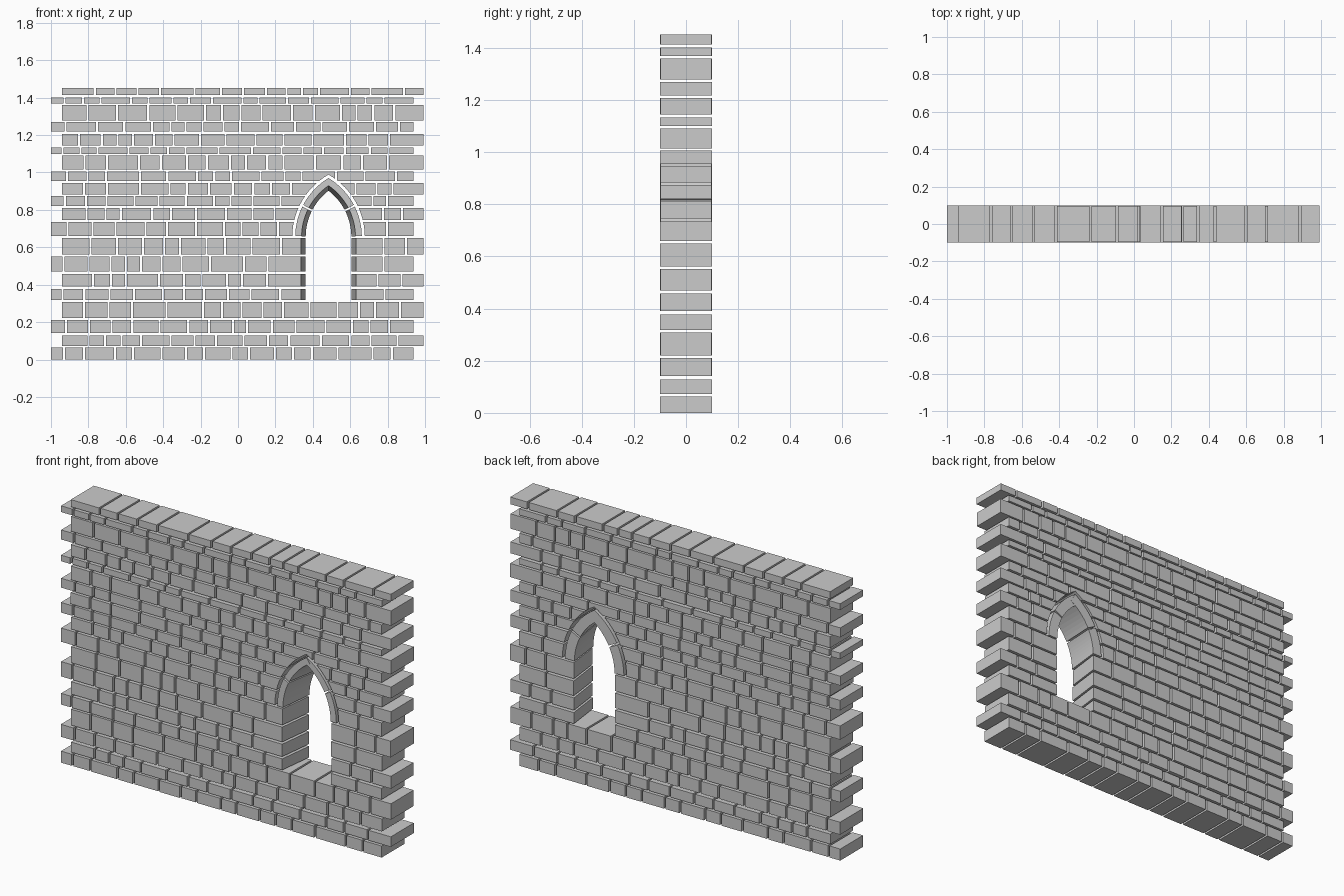
import bpy, bmesh, random
from math import sin, cos, pi, radians, sqrt, acos

if "Cube" in bpy.data.objects:
    bpy.data.objects.remove(bpy.data.objects["Cube"])

random.seed(7)
GAP = 0.011
CX, SPRING = 0.484, 0.655          # window centre line and arch springing height
OFF = 0.19                         # arc centre distance past the centre line
R_OUT, R_FRONT, R_BACK, R_HOLE = 0.368, 0.334, 0.312, 0.384
JAMB_F, JAMB_B = 0.148, 0.124      # half opening at the front and back faces
COURSES = [(0, .063), (.073, .128), (.142, .21), (.221, .308), (.317, .378), (.39, .458),
           (.47, .551), (.562, .65), (.66, .735), (.745, .81), (.82, .875), (.883, .945),
           (.955, 1.006), (1.015, 1.09), (1.1, 1.133), (1.145, 1.207), (1.218, 1.27),
           (1.279, 1.36), (1.368, 1.402), (1.413, 1.452)]


def prism(bm, front, back, y0, y1):
    """Solid between a front outline and a matching back outline (x, z)."""
    f = [bm.verts.new((x, y0, z)) for x, z in front]
    b = [bm.verts.new((x, y1, z)) for x, z in back]
    bm.faces.new(f)
    bm.faces.new(b[::-1])
    for i in range(len(f)):
        j = (i + 1) % len(f)
        bm.faces.new((f[j], f[i], b[i], b[j]))


def finish(bm, name):
    bmesh.ops.recalc_face_normals(bm, faces=bm.faces)
    me = bpy.data.meshes.new(name)
    bm.to_mesh(me)
    bm.free()
    ob = bpy.data.objects.new(name, me)
    bpy.context.collection.objects.link(ob)
    return ob


def fill(bm, a, b, z0, z1, short=False, shift_a=0, shift_b=0):
    """Row of random bricks from a to b; shifts move the end faces at the back."""
    edges = [a]
    if short:
        edges.append(a + random.uniform(.06, .09))
    start = edges[-1]
    n = max(1, round((b - start) / 0.128))
    w = [random.uniform(.6, 1.4) for _ in range(n)]
    for k in range(n):
        edges.append(start + (b - start) * sum(w[:k + 1]) / sum(w))
    last = len(edges) - 2
    for k in range(last + 1):
        x0 = edges[k] + (GAP / 2 if k else 0)
        x1 = edges[k + 1] - (GAP / 2 if k < last else 0)
        b0 = x0 + (shift_a if k == 0 else 0)
        b1 = x1 + (shift_b if k == last else 0)
        j = random.uniform(0, .003)
        prism(bm, [(x0, z0), (x1, z0), (x1, z1), (x0, z1)],
              [(b0, z0), (b1, z0), (b1, z1), (b0, z1)], -.1 + j, .1 - j)


def arc(r, a0, a1, side, n=8):
    """Points on one flank of the pointed arch; side -1 is the left flank."""
    out = []
    for i in range(n + 1):
        t = a0 + (a1 - a0) * i / n
        out.append((CX + side * (r * cos(t) - OFF), SPRING + r * sin(t)))
    return out


# hidden cutter that trims the courses around the arch
apex = acos(OFF / R_HOLE)
left = arc(R_HOLE, 0, apex, -1, 14)
right = arc(R_HOLE, 0, apex, 1, 14)
outline = [(left[0][0], SPRING - .003)] + left + right[-2::-1] + [(right[0][0], SPRING - .003)]
bm = bmesh.new()
prism(bm, outline, outline, -.2, .2)
cutter = finish(bm, "arch_cutter")
cutter.hide_render = True
cutter.hide_viewport = True
cutter.display_type = 'WIRE'

# brick courses, alternately toothed at the wall ends
for i, (z0, z1) in enumerate(COURSES):
    odd = i % 2 == 0
    x0, x1 = (-1.0, .937) if odd else (-.94, .992)
    bm = bmesh.new()
    if 4 <= i <= 7:                 # splayed jambs
        d = JAMB_F - JAMB_B
        fill(bm, x0, CX - JAMB_F, z0, z1, odd, 0, d)
        fill(bm, CX + JAMB_F, x1, z0, z1, False, -d, 0)
    elif 8 <= i <= 11:              # courses stopped by the arch
        half = sqrt(R_HOLE ** 2 - (z1 - SPRING) ** 2) - OFF - .01
        fill(bm, x0, CX - half, z0, z1, odd)
        fill(bm, CX + half, x1, z0, z1)
    else:
        fill(bm, x0, x1, z0, z1, odd)
    ob = finish(bm, f"brick_course_{i + 1:02d}")
    if 8 <= i <= 12:
        mod = ob.modifiers.new("arch_trim", 'BOOLEAN')
        mod.operation = 'DIFFERENCE'
        mod.solver = 'EXACT'
        mod.object = cutter

# four curved arch stones with a splayed soffit
tip = acos(OFF / R_OUT)
split = radians(27)
for side, label in ((-1, "left"), (1, "right")):
    for part, a0, a1 in (("lower", .012, split - .014), ("upper", split + .014, tip)):
        outer = arc(R_OUT, a0, a1, side)
        bm = bmesh.new()
        y = .099 if side < 0 else .0975
        prism(bm, outer + arc(R_FRONT, a0, a1, side)[::-1],
              outer + arc(R_BACK, a0, a1, side)[::-1], -y, y)
        finish(bm, f"arch_stone_{label}_{part}")
